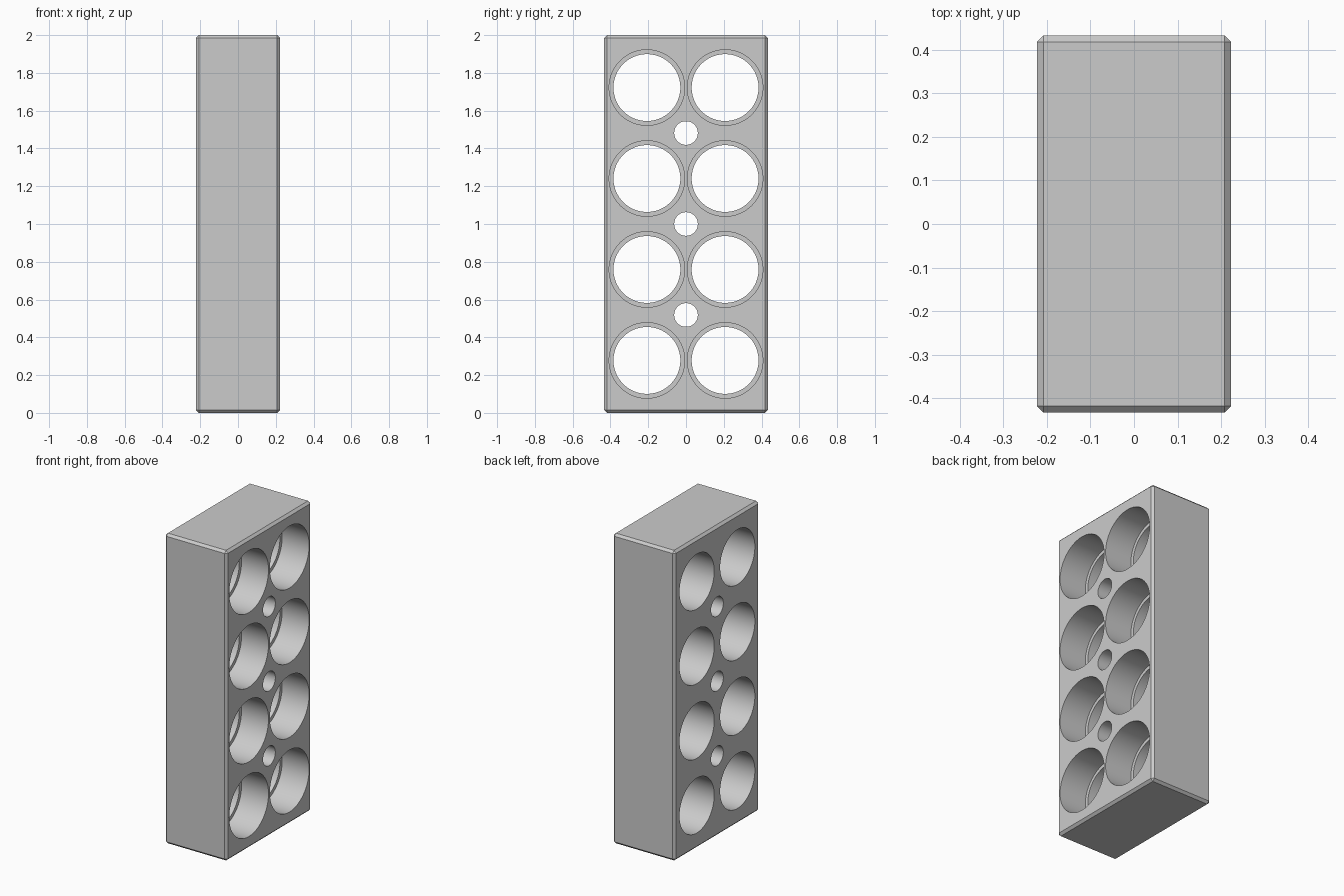
import bpy
import math

if "Cube" in bpy.data.objects:
    bpy.data.objects.remove(bpy.data.objects["Cube"], do_unlink=True)

WIDTH, DEPTH, HEIGHT = 0.445, 0.866, 2.0
PITCH_Y, PITCH_Z = 0.414, 0.4815
LEDGE_X = 0.03

grey = bpy.data.materials.new("plain_grey")
grey.use_nodes = True
colour = (0.6, 0.6, 0.6, 1)
grey.diffuse_color = colour
grey.node_tree.nodes["Principled BSDF"].inputs["Base Color"].default_value = colour

# Block with chamfered edges
bpy.ops.mesh.primitive_cube_add(size=1, location=(0, 0, HEIGHT / 2))
block = bpy.context.object
block.name = "holder_block"
block.scale = (WIDTH, DEPTH, HEIGHT)
bpy.ops.object.transform_apply(location=False, rotation=False, scale=True)
block.data.materials.append(grey)
chamfer = block.modifiers.new("chamfer", "BEVEL")
chamfer.width = 0.015
chamfer.segments = 1


def drill(name, radius, x_min, x_max, y, z):
    """Cut a round hole along x, from x_min to x_max."""
    bpy.ops.mesh.primitive_cylinder_add(
        vertices=96, radius=radius, depth=x_max - x_min,
        location=((x_min + x_max) / 2, y, z), rotation=(0, math.pi / 2, 0))
    cutter = bpy.context.object
    cutter.name = name
    cutter.data.materials.append(grey)
    cut = block.modifiers.new(name, "BOOLEAN")
    cut.operation = "DIFFERENCE"
    cut.solver = "EXACT"
    cut.object = cutter
    cutters.append(cutter)


cutters = []

# Stepped wells: wide from the left face, narrower through the right face
for row in range(4):
    z = HEIGHT / 2 + (row - 1.5) * PITCH_Z
    for side in (-1, 1):
        y = side * PITCH_Y / 2
        drill("well_cutter", 0.2, LEDGE_X, 0.5, y, z)
        drill("through_cutter", 0.177, -0.5, 0.4, y, z)

# Small screw holes on the centre line
for row in (-1, 0, 1):
    drill("screw_cutter", 0.0625, -0.5, 0.5, 0, HEIGHT / 2 + row * PITCH_Z)

# Apply the cuts and remove the cutters
bpy.ops.object.select_all(action="DESELECT")
bpy.context.view_layer.objects.active = block
block.select_set(True)
for modifier in list(block.modifiers):
    bpy.ops.object.modifier_apply(modifier=modifier.name)
for cutter in cutters:
    bpy.data.objects.remove(cutter, do_unlink=True)

bpy.ops.object.shade_smooth_by_angle(angle=math.radians(30))
